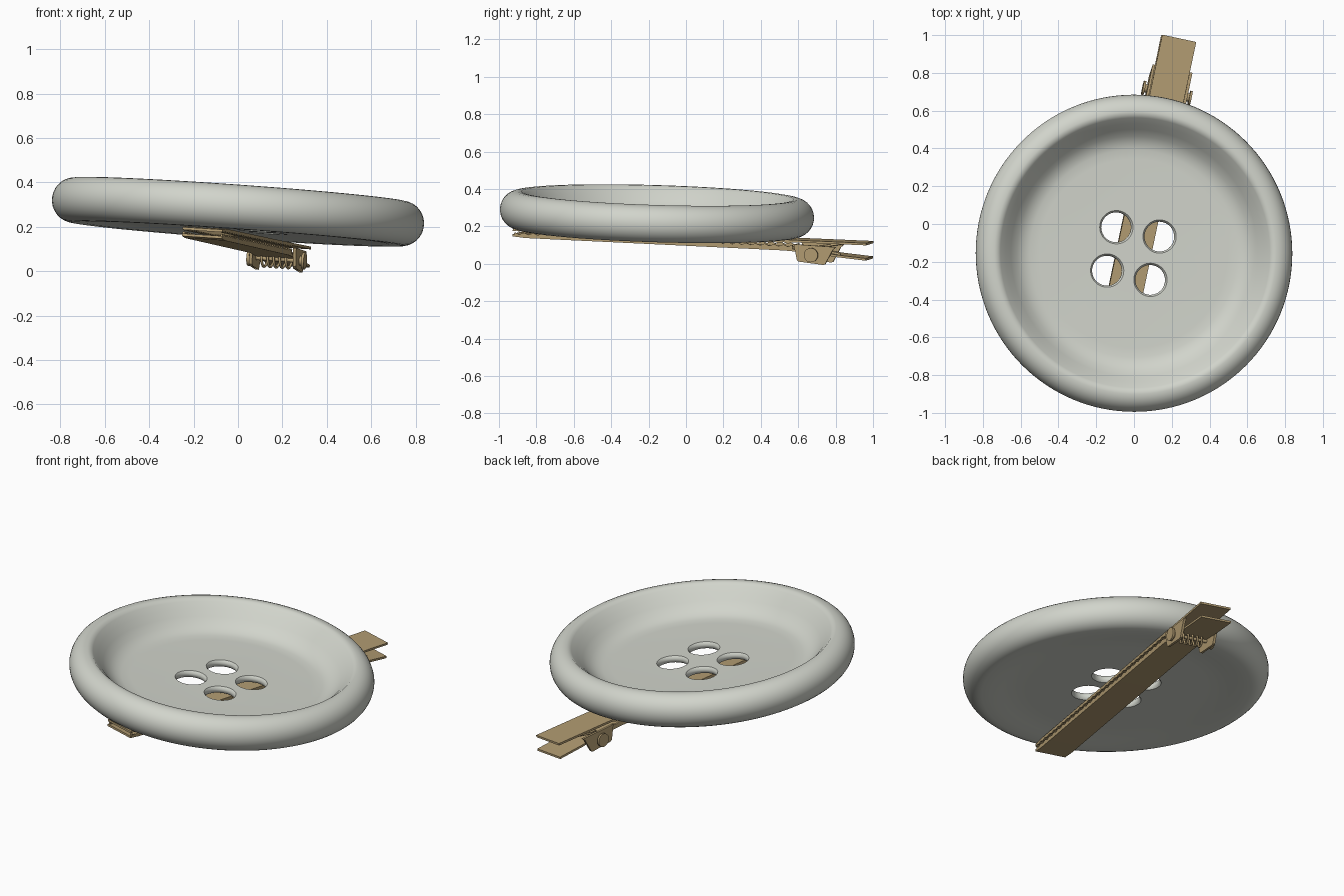
import bpy, bmesh, math
from mathutils import Matrix, Vector

if "Cube" in bpy.data.objects:
    bpy.data.objects.remove(bpy.data.objects["Cube"])

def material(name, col):
    m = bpy.data.materials.new(name)
    m.diffuse_color = (*col, 1)
    m.use_nodes = True
    m.node_tree.nodes["Principled BSDF"].inputs["Base Color"].default_value = m.diffuse_color
    return m

BUTTON = material("pale_grey", (0.64, 0.66, 0.60))
BRASS = material("tan_metal", (0.45, 0.335, 0.17))

# Shared tilted frame: button and clip lie in one slightly leaning plane
tilt = Vector((0, 0, 1)).rotation_difference(Vector((0.0714, 0.03, 1))).to_matrix().to_4x4()
FRAME = Matrix.Translation((0, -0.155, 0.268)) @ tilt
CLIP = FRAME @ Matrix.Translation((0.007, 0.004, 0)) @ Matrix.Rotation(math.radians(-12), 4, 'Z')

def finish(name, bm, mat, matrix, angle=40):
    bmesh.ops.recalc_face_normals(bm, faces=bm.faces)
    me = bpy.data.meshes.new(name)
    bm.to_mesh(me)
    bm.free()
    ob = bpy.data.objects.new(name, me)
    bpy.context.collection.objects.link(ob)
    me.materials.append(mat)
    ob.matrix_world = matrix
    smooth(ob, angle)
    return ob

def smooth(ob, angle):
    bpy.ops.object.select_all(action='DESELECT')
    ob.select_set(True)
    bpy.context.view_layer.objects.active = ob
    bpy.ops.object.shade_smooth_by_angle(angle=math.radians(angle))

def lathe(bm, profile, n, offset=(0, 0)):
    """Revolve (radius, z) points about z, capping both ends."""
    rings = [[bm.verts.new((offset[0] + r * math.cos(2 * math.pi * i / n),
                            offset[1] + r * math.sin(2 * math.pi * i / n), z))
              for i in range(n)] for r, z in profile]
    for a, b in zip(rings, rings[1:]):
        for i in range(n):
            j = (i + 1) % n
            bm.faces.new((a[i], a[j], b[j], b[i]))
    bm.faces.new(rings[0])
    bm.faces.new(rings[-1])

def extrude_outline(bm, pts, x0, x1):
    """Prism from a (y, z) side outline between x0 and x1."""
    a = [bm.verts.new((x0, y, z)) for y, z in pts]
    b = [bm.verts.new((x1, y, z)) for y, z in pts]
    bm.faces.new(a)
    bm.faces.new(b)
    for i in range(len(pts)):
        j = (i + 1) % len(pts)
        bm.faces.new((a[i], a[j], b[j], b[i]))

# Button: dished disc with a fat round rim and a shallow recess underneath
profile = [(0.50, -0.045), (0.55, -0.043), (0.585, -0.034), (0.62, -0.013), (0.655, 0.022),
           (0.685, 0.058), (0.715, 0.086)]
for i in range(17):
    a = math.radians(100 - i * 12)
    profile.append((0.745 + 0.095 * math.cos(a), 0.1 * math.sin(a)))
profile += [(0.69, -0.098), (0.63, -0.092), (0.57, -0.086), (0.50, -0.085)]
bm = bmesh.new()
lathe(bm, profile, 128)
button = finish("button", bm, BUTTON, FRAME)

# Four thread holes with softened lips
bm = bmesh.new()
for k in range(4):
    a = math.radians(33 + 90 * k)
    lathe(bm, [(0.112, -0.125), (0.091, -0.088), (0.083, -0.079), (0.079, -0.069),
               (0.079, -0.061), (0.083, -0.051), (0.091, -0.042), (0.112, -0.005)], 40,
          (0.166 * math.cos(a), 0.166 * math.sin(a)))
cutter = finish("hole_cutter", bm, BUTTON, FRAME)
cutter.hide_render = True
bpy.context.view_layer.objects.active = button
mod = button.modifiers.new("holes", 'BOOLEAN')
mod.object = cutter
mod.solver = 'EXACT'
bpy.ops.object.modifier_apply(modifier=mod.name)
bpy.data.objects.remove(cutter)
smooth(button, 40)

HALF = 0.092
FRONT, BACK, HINGE = -0.77, 1.163, 0.87

def arm(name, path, thick):
    bm = bmesh.new()
    pts = path + [(y, z - thick) for y, z in reversed(path)]
    extrude_outline(bm, pts, -HALF, HALF)
    return finish(name, bm, BRASS, CLIP, 30)

# Two long clip arms, parallel at the jaw and spread at the finger end
arm("upper_arm", [(FRONT, -0.108), (-0.70, -0.101), (0.7, -0.101), (BACK, -0.100)], 0.012)
arm("lower_arm", [(FRONT, -0.137), (-0.70, -0.143), (0.72, -0.147), (0.90, -0.158),
                  (1.0, -0.170), (BACK, -0.182)], 0.012)

# Wavy toothed flanges along both sides of each jaw
def flange(name, base, edge, amp):
    steps = 120
    y0, y1 = FRONT + 0.01, 0.76
    wave = []
    for i in range(steps + 1):
        y = y0 + (y1 - y0) * i / steps
        wave.append((y, edge + amp * math.cos(math.pi * i / 2)))
    bm = bmesh.new()
    for s in (-1, 1):
        extrude_outline(bm, [(y1, base), (y0, base)] + wave, s * HALF, s * (HALF - 0.010))
    finish(name, bm, BRASS, CLIP, 30)

flange("lower_jaw_teeth", -0.150, -0.132, 0.005)
flange("upper_jaw_teeth", -0.105, -0.118, 0.004)

# Hinge ears on both sides
bm = bmesh.new()
ear = [(0.77, -0.122), (1.0, -0.128), (0.985, -0.142), (0.945, -0.222), (0.935, -0.226),
       (0.80, -0.214), (0.79, -0.206)]
for s in (-1, 1):
    extrude_outline(bm, ear, s * 0.094, s * 0.108)
finish("hinge_ears", bm, BRASS, CLIP, 30)

# Pivot pin with a cap at each end
bm = bmesh.new()
def disc(r, x0, x1):
    pts = [(HINGE + r * math.cos(t * math.pi / 12), -0.175 + r * math.sin(t * math.pi / 12))
           for t in range(24)]
    extrude_outline(bm, pts, x0, x1)
disc(0.010, -0.12, 0.12)
for s in (-1, 1):
    disc(0.038, s * 0.120, s * 0.132)
    disc(0.022, s * 0.108, s * 0.120)
finish("pivot_pin", bm, BRASS, CLIP, 40)

# Coil spring around the pin, with a leg to each finger plate
cu = bpy.data.curves.new("spring_path", 'CURVE')
cu.dimensions = '3D'
cu.bevel_depth = 0.006
cu.bevel_resolution = 2
cu.use_fill_caps = True
pts = [(-0.07, 1.02, -0.115)]
for i in range(5 * 16 + 1):
    a = 2 * math.pi * i / 16 + math.pi / 2
    pts.append((-0.07 + 0.14 * i / 80, HINGE + 0.034 * math.cos(a), -0.178 + 0.034 * math.sin(a)))
pts.append((0.07, 1.02, -0.168))
sp = cu.splines.new('POLY')
sp.points.add(len(pts) - 1)
for p, c in zip(sp.points, pts):
    p.co = (*c, 1)
spring = bpy.data.objects.new("spring", cu)
bpy.context.collection.objects.link(spring)
cu.materials.append(BRASS)
spring.matrix_world = CLIP
bpy.ops.object.select_all(action='DESELECT')
spring.select_set(True)
bpy.context.view_layer.objects.active = spring
bpy.ops.object.convert(target='MESH')
smooth(bpy.context.view_layer.objects.active, 50)
